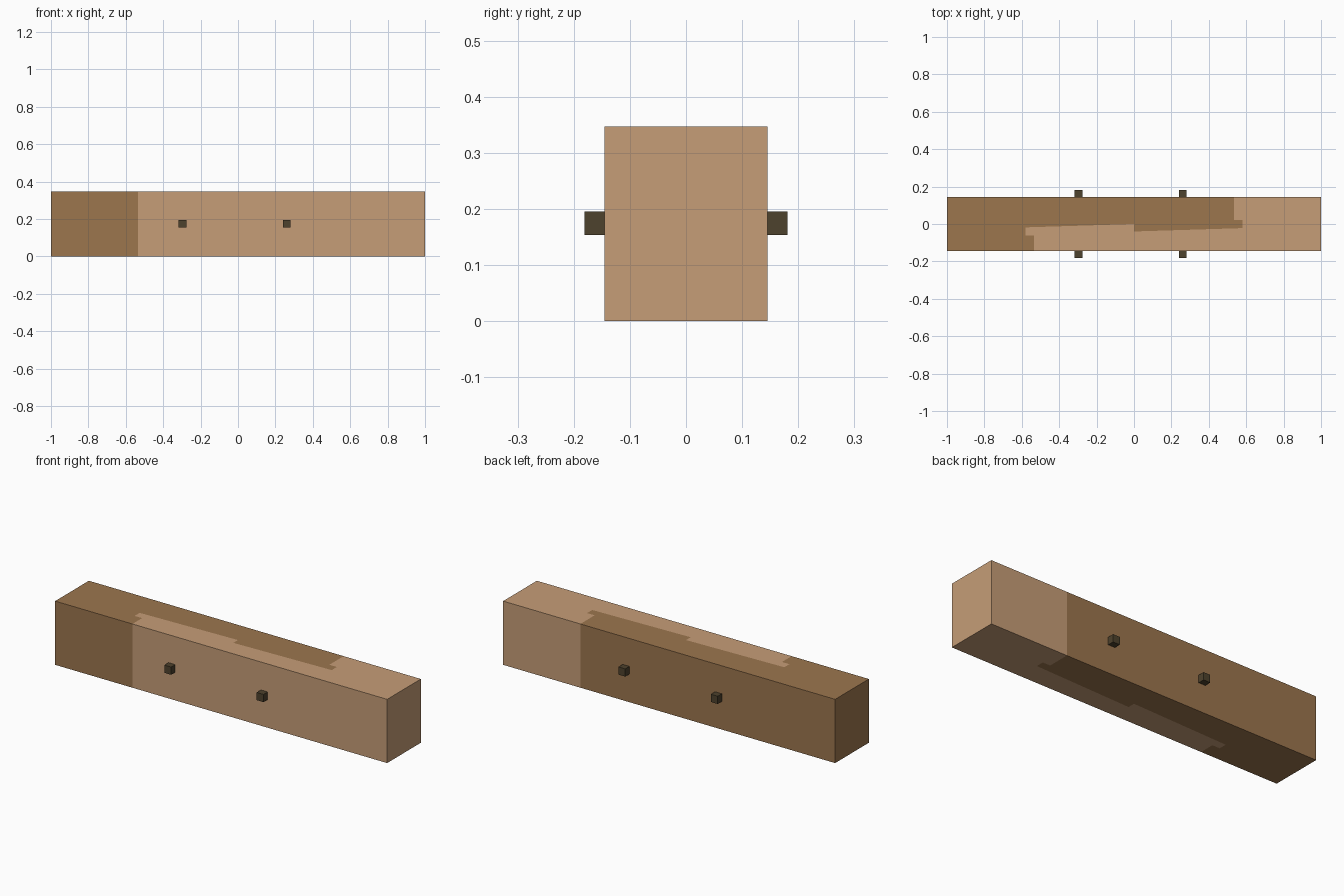
import bpy, bmesh

if "Cube" in bpy.data.objects:
    bpy.data.objects.remove(bpy.data.objects["Cube"])

HALF_W, HEIGHT = 0.145, 0.347   # beam half width and height
MID = -0.02                     # the joint is point-symmetric about (0, MID)


def material(name, rgb):
    m = bpy.data.materials.new(name)
    m.diffuse_color = (*rgb, 1)
    m.use_nodes = True
    m.node_tree.nodes["Principled BSDF"].inputs["Base Color"].default_value = m.diffuse_color
    return m


dark_wood = material("dark wood", (0.333, 0.181, 0.076))
light_wood = material("light wood", (0.564, 0.337, 0.185))
peg_wood = material("peg wood", (0.076, 0.054, 0.026))


def prism(name, outline, z0, z1, mat):
    """Extrude a flat xy outline upwards from z0 to z1."""
    bm = bmesh.new()
    base = bm.faces.new([bm.verts.new((x, y, z0)) for x, y in outline])
    top = bmesh.ops.extrude_face_region(bm, geom=[base])["geom"]
    bmesh.ops.translate(bm, vec=(0, 0, z1 - z0),
                        verts=[v for v in top if isinstance(v, bmesh.types.BMVert)])
    bmesh.ops.recalc_face_normals(bm, faces=bm.faces)
    mesh = bpy.data.meshes.new(name)
    bm.to_mesh(mesh)
    bm.free()
    mesh.materials.append(mat)
    ob = bpy.data.objects.new(name, mesh)
    bpy.context.collection.objects.link(ob)
    return ob


# Scarf joint line: half of it, then the same half turned around the centre
half = [(-0.535, -HALF_W), (-0.535, -0.062), (-0.58, -0.062), (-0.58, -0.018), (0, 0)]
joint = half + [(-x, 2 * MID - y) for x, y in reversed(half)]
joint[-1] = (0.535, HALF_W)

# Two interlocking beams
prism("left_beam", joint + [(-1, HALF_W), (-1, -HALF_W)], 0, HEIGHT, dark_wood)
prism("right_beam", joint + [(1, HALF_W), (1, -HALF_W)], 0, HEIGHT, light_wood)

# Square pegs driven through both beams
for name, x in (("left_peg", -0.297), ("right_peg", 0.26)):
    r, l = 0.0205, 0.181
    prism(name, [(x - r, -l), (x + r, -l), (x + r, l), (x - r, l)],
          0.153, 0.195, peg_wood)
